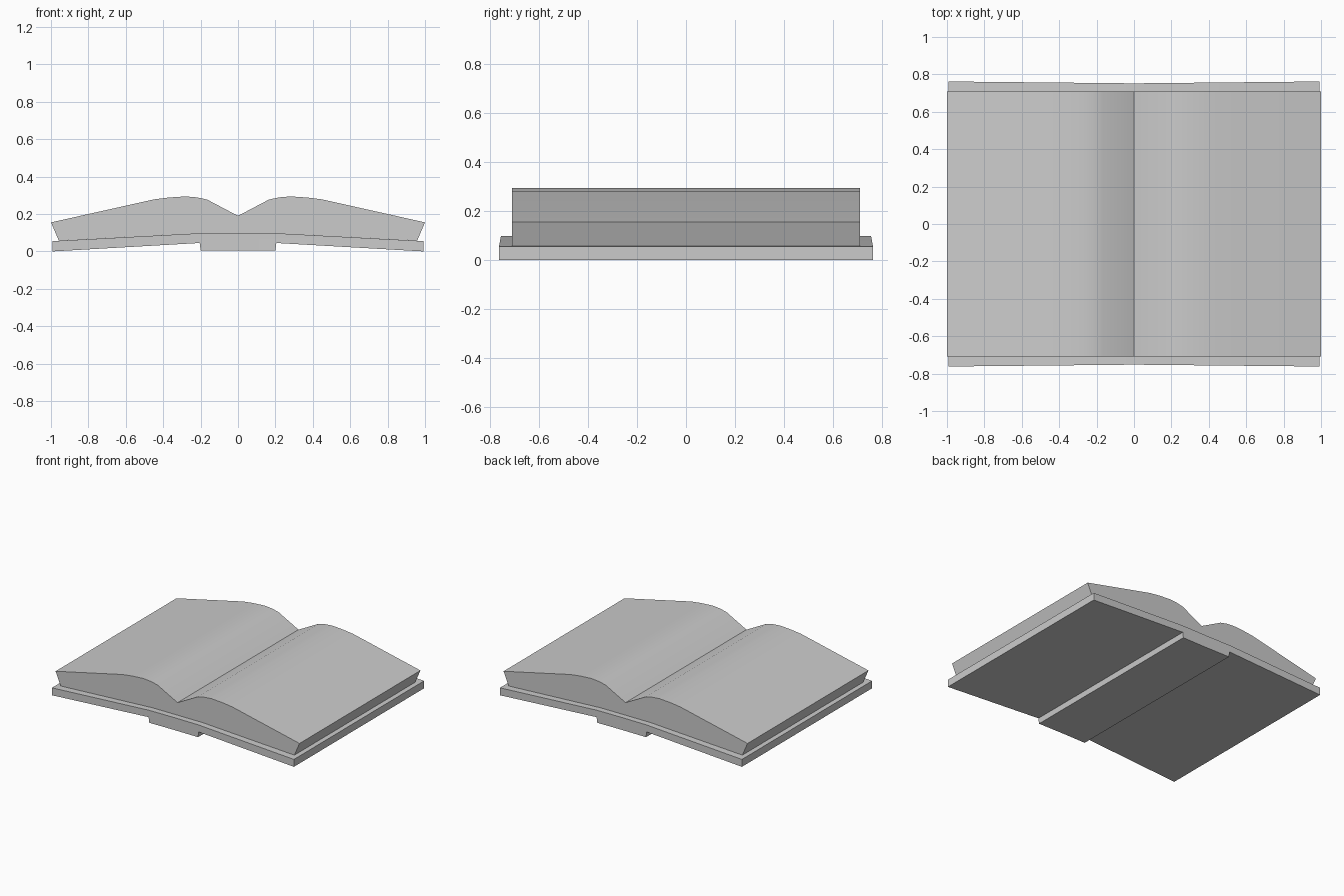
import bpy
import bmesh
import math

if "Cube" in bpy.data.objects:
    bpy.data.objects.remove(bpy.data.objects["Cube"])


def half_prism(name, profile, half_depth):
    """Extrude a right-half (x, z) profile along y and mirror it; left open at x = 0."""
    bm = bmesh.new()
    front = [bm.verts.new((x, -half_depth(x), z)) for x, z in profile]
    back = [bm.verts.new((x, half_depth(x), z)) for x, z in profile]
    bm.faces.new(front)
    bm.faces.new(back[::-1])
    for i in range(len(profile) - 1):
        bm.faces.new((front[i], back[i], back[i + 1], front[i + 1]))
    bmesh.ops.recalc_face_normals(bm, faces=bm.faces)
    mesh = bpy.data.meshes.new(name)
    bm.to_mesh(mesh)
    bm.free()
    obj = bpy.data.objects.new(name, mesh)
    bpy.context.collection.objects.link(obj)
    mirror = obj.modifiers.new("mirror", 'MIRROR')
    mirror.use_clip = True
    bpy.context.view_layer.objects.active = obj
    obj.select_set(True)
    bpy.ops.object.modifier_apply(modifier=mirror.name)
    bpy.ops.object.shade_smooth_by_angle(angle=math.radians(30))
    obj.select_set(False)
    return obj


# Cover: sloping board with a stepped spine, slightly longer at the outer edge
half_prism("cover", [
    (0, 0.005), (0.2, 0.005), (0.205, 0.045), (0.992, 0),
    (0.992, 0.055), (0.205, 0.097), (0, 0.097),
], lambda x: 0.752 + 0.01 * x)

# Page block: curved pages falling into the central crease
half_prism("pages", [
    (0, 0.097), (0.205, 0.097), (0.958, 0.057), (1, 0.155),
    (0.45, 0.278), (0.37, 0.288), (0.28, 0.294), (0.22, 0.289),
    (0.165, 0.277), (0, 0.19),
], lambda x: 0.708)
